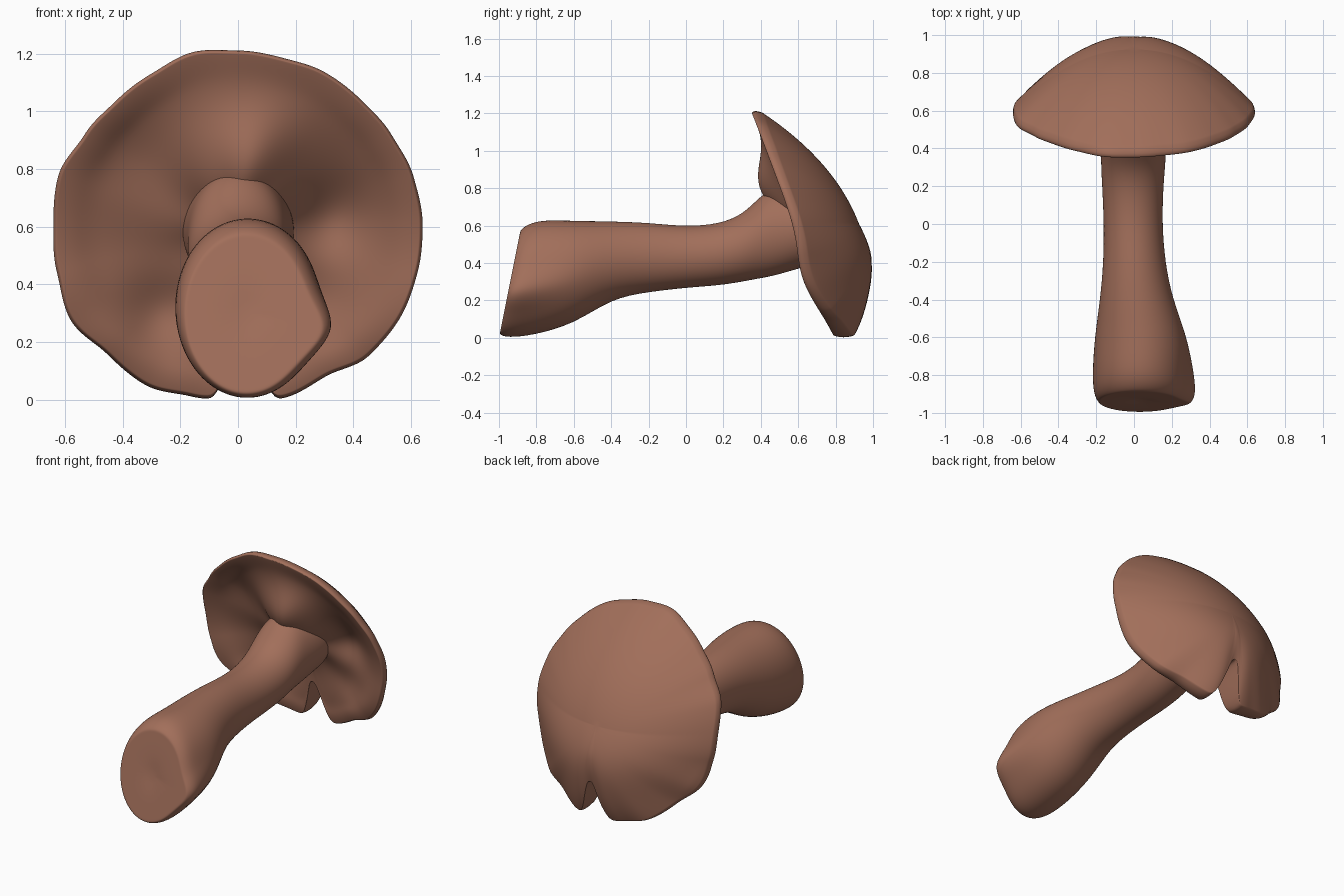
import bpy, bmesh
from math import sin, cos, pi, exp, atan2, hypot, degrees, floor

cube = bpy.data.objects.get("Cube")
if cube:
    bpy.data.objects.remove(cube, do_unlink=True)

brown = bpy.data.materials.new("mushroom_brown")
brown.use_nodes = True
colour = (0.36, 0.158, 0.103, 1)
brown.diffuse_color = colour
shader = brown.node_tree.nodes["Principled BSDF"]
shader.inputs["Base Color"].default_value = colour
shader.inputs["Roughness"].default_value = 0.8


def bump(d, width):
    return exp(-(d / width) ** 2)


def clamp(v):
    return max(0, min(1, v))


def finish(bm, name, levels):
    bmesh.ops.recalc_face_normals(bm, faces=bm.faces)
    mesh = bpy.data.meshes.new(name)
    bm.to_mesh(mesh)
    bm.free()
    mesh.materials.append(brown)
    mesh.shade_smooth()
    obj = bpy.data.objects.new(name, mesh)
    bpy.context.collection.objects.link(obj)
    mod = obj.modifiers.new("smooth", "SUBSURF")
    mod.levels = mod.render_levels = levels


def loft(bm, rings, start, end):
    """Skin closed rings of points and close both ends with a fan."""
    loops = [[bm.verts.new(p) for p in ring] for ring in rings]
    n = len(loops[0])
    for a, b in zip(loops, loops[1:]):
        for i in range(n):
            j = (i + 1) % n
            bm.faces.new((a[i], a[j], b[j], b[i]))
    for loop, tip in ((loops[0], start), (loops[-1], end)):
        v = bm.verts.new(tip)
        for i in range(n):
            bm.faces.new((v, loop[i], loop[(i + 1) % n]))


# Stem: sections as y, left x, right x, bottom z, top z, lean
SECTIONS = [
    (-0.94, -0.19, 0.25, 0.015, 0.58, 0.20),
    (-0.90, -0.215, 0.28, 0.0, 0.61, 0.18),
    (-0.80, -0.222, 0.285, 0.01, 0.633, 0.10),
    (-0.60, -0.21, 0.285, 0.07, 0.627, 0.0),
    (-0.40, -0.18, 0.205, 0.21, 0.624, 0.0),
    (-0.20, -0.162, 0.165, 0.245, 0.617, 0.0),
    (0.00, -0.16, 0.15, 0.268, 0.595, 0.0),
    (0.18, -0.168, 0.155, 0.28, 0.61, 0.0),
    (0.30, -0.175, 0.165, 0.30, 0.66, 0.0),
    (0.38, -0.175, 0.17, 0.315, 0.74, 0.0),
    (0.44, -0.175, 0.175, 0.325, 0.79, 0.0),
    (0.52, -0.18, 0.185, 0.345, 0.80, 0.0),
    (0.60, -0.19, 0.195, 0.37, 0.80, 0.0),
    (0.72, -0.20, 0.20, 0.40, 0.75, 0.0),
]
SIDES = 32


def stem_ring(y, x0, x1, z0, z1, lean, scale=1.0):
    cx, cz = (x0 + x1) / 2, (z0 + z1) / 2
    ring = []
    for i in range(SIDES):
        a = 2 * pi * i / SIDES
        knob = 0.06 * bump(sin(a) + 0.2, 0.3) * (cos(a) > 0) * clamp((-0.65 - y) / 0.2)
        x = cx + scale * (cos(a) * (x1 - x0) / 2 + knob)
        z = cz + scale * sin(a) * (z1 - z0) / 2
        ring.append((x, y + lean * (z - 0.3), z))
    return ring


bm = bmesh.new()
rings = [stem_ring(*SECTIONS[0], scale=s) for s in (0.4, 0.8, 0.95)]
rings += [stem_ring(*s) for s in SECTIONS]
loft(bm, rings, (0.04, -0.93, 0.3), (0, 0.75, 0.6))
finish(bm, "stem", 2)

# Cap: a tilted dome with an uneven outline and a split in its lower edge
OUTLINE = [0.645, 0.635, 0.62, 0.61, 0.61, 0.60, 0.605, 0.62, 0.605, 0.605, 0.62, 0.65,
           0.645, 0.655, 0.675, 0.645, 0.65, 0.625, 0.61, 0.63, 0.615, 0.65, 0.655, 0.65]
CZ = 0.61
MEAN = 0.63


def radius(a):
    t = (degrees(a) % 360) / 15
    i = floor(t)
    f = t - i
    f = f * f * (3 - 2 * f)
    return OUTLINE[i % 24] * (1 - f) + OUTLINE[(i + 1) % 24] * f


def polar(x, z):
    """Angle, and distance from the middle as a share of the outline."""
    a = atan2(z - CZ, x)
    d = hypot(x, z - CZ)
    return a, clamp(d / (MEAN + (radius(a) - MEAN) * min(1, d / MEAN) ** 3))


def rim_y(z, rho):
    """Tilted plane of the rim, curling towards the stem low down."""
    return 0.595 - 0.375 * (z - CZ) - 0.065 * bump(z - 0.3, 0.22) * rho ** 2


def outer_y(x, z):
    a, rho = polar(x, z)
    low = max(0, -sin(a)) * rho
    height = 0.31 + 0.1 * low
    groove = 0.02 * bump(x - 0.01, 0.06) * clamp((0.45 - z) / 0.2)
    return rim_y(z, rho) + 0.02 + 0.06 * low ** 4 + height * (1 - rho ** 2.1) - groove


def inner_y(x, z):
    a, rho = polar(x, z)
    hollow = 0.1 * (1 - rho ** 2)
    # deeper pockets beside the stem, and soft radial folds
    for px, pz, depth, size in ((0.33, 0.66, 0.08, 0.14), (-0.27, 0.32, 0.06, 0.12),
                                (-0.42, 0.85, 0.02, 0.14), (0.3, 0.35, 0.03, 0.12)):
        hollow += depth * bump(hypot(x - px, z - pz), size)
    hollow += 0.02 * sin(7 * a + 5 * rho) * rho * (1 - rho)
    # the flesh swells where it runs into the stem
    hollow -= 0.2 * bump(hypot(x - 0.02, 0.8 * (z - 0.78)), 0.2)
    y = rim_y(z, rho) - 0.02 + hollow * clamp((1 - rho) * 5)
    return min(y, outer_y(x, z) - 0.02)


def middle_y(x, z):
    return (outer_y(x, z) + inner_y(x, z)) / 2


COUNT = 180
STEPS = 16


def cap_ring(t, surface):
    ring = []
    for i in range(COUNT):
        a = 2 * pi * i / COUNT
        split = 1 - 0.42 * exp(-((degrees(a) - 272) / 7) ** 4)
        r = t * radius(a) * split
        x, z = r * cos(a), CZ + r * sin(a)
        ring.append((x, surface(x, z), z))
    return ring


bm = bmesh.new()
spread = [0.98 * sin(pi / 2 * k / STEPS) for k in range(1, STEPS + 1)]
rings = [cap_ring(t, outer_y) for t in spread]
rings.append(cap_ring(1.0, middle_y))
rings += [cap_ring(t, inner_y) for t in reversed(spread)]
loft(bm, rings, (0, outer_y(0, CZ), CZ), (0, inner_y(0, CZ), CZ))
finish(bm, "cap", 1)
